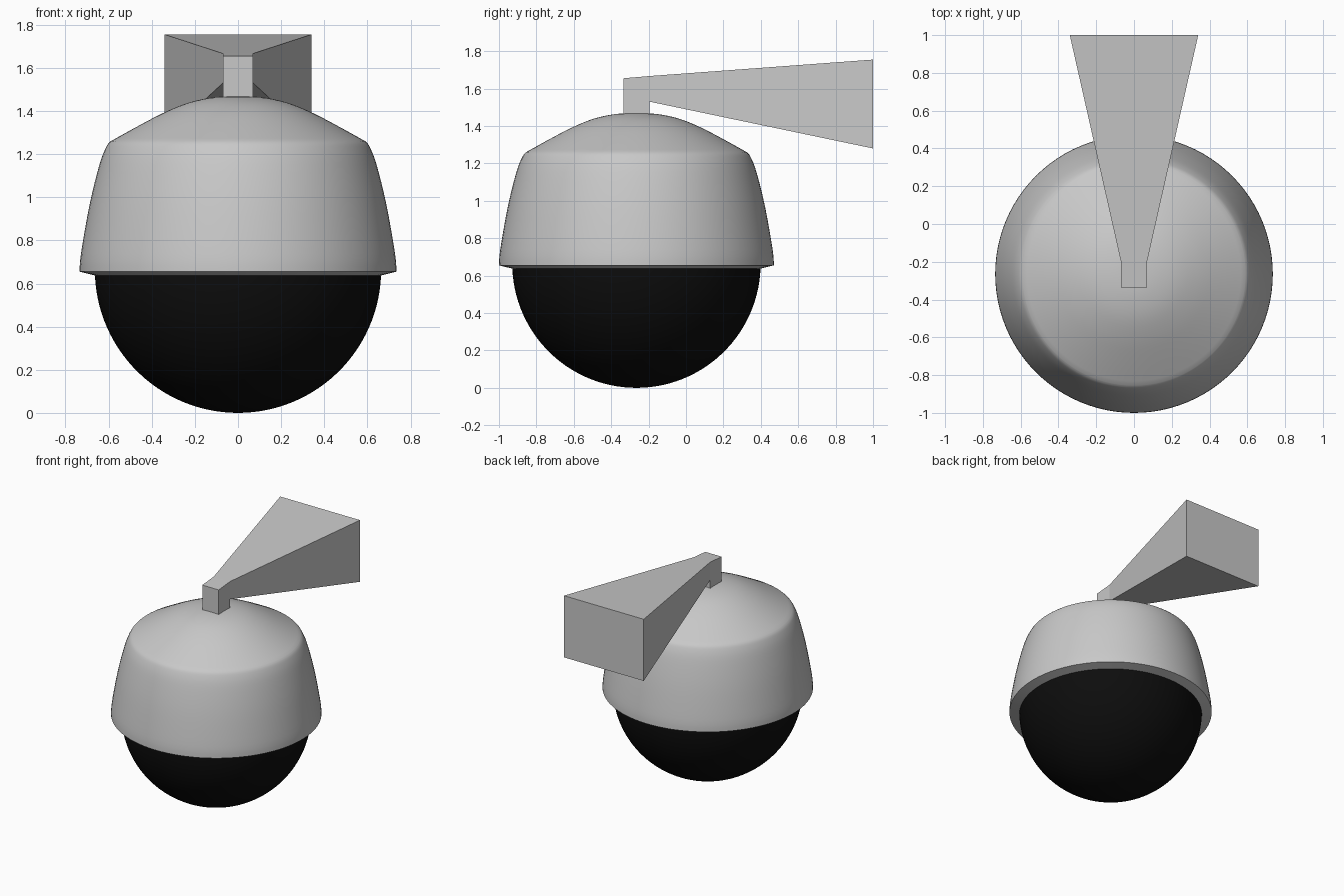
import bpy, bmesh, math

if "Cube" in bpy.data.objects:
    bpy.data.objects.remove(bpy.data.objects["Cube"])

CY = -0.265   # y of the camera body axis
SEG = 96


def material(name, rgb):
    m = bpy.data.materials.new(name)
    m.diffuse_color = (*rgb, 1)
    m.use_nodes = True
    m.node_tree.nodes["Principled BSDF"].inputs["Base Color"].default_value = m.diffuse_color
    return m


grey = material("light grey", (0.58, 0.58, 0.58))
black = material("dark glass", (0.004, 0.004, 0.004))


def make_object(name, bm, mat):
    bmesh.ops.recalc_face_normals(bm, faces=bm.faces)
    mesh = bpy.data.meshes.new(name)
    bm.to_mesh(mesh)
    bm.free()
    mesh.materials.append(mat)
    ob = bpy.data.objects.new(name, mesh)
    bpy.context.collection.objects.link(ob)
    return ob


def smooth(ob, angle):
    bpy.ops.object.select_all(action='DESELECT')
    ob.select_set(True)
    bpy.context.view_layer.objects.active = ob
    bpy.ops.object.shade_smooth_by_angle(angle=math.radians(angle))


def curve(pts, steps=4):
    """Catmull-Rom interpolation through profile points."""
    ext = [pts[0]] + pts + [pts[-1]]
    out = []
    for a, b, c, d in zip(ext, ext[1:], ext[2:], ext[3:]):
        for i in range(steps):
            t = i / steps
            out.append(tuple(0.5 * (2*q + (r - p)*t + (2*p - 5*q + 4*r - s)*t*t
                                    + (3*q - p - 3*r + s)*t**3)
                             for p, q, r, s in zip(a, b, c, d)))
    return out + [pts[-1]]


def lathe(name, profile, mat, angle=30):
    bm = bmesh.new()
    vs = [bm.verts.new((r, CY, z)) for r, z in profile]
    es = [bm.edges.new(p) for p in zip(vs, vs[1:])]
    bmesh.ops.spin(bm, geom=vs + es, cent=(0, CY, 0), axis=(0, 0, 1),
                   angle=2 * math.pi, steps=SEG, use_duplicate=False)
    bmesh.ops.remove_doubles(bm, verts=bm.verts, dist=1e-4)
    ob = make_object(name, bm, mat)
    smooth(ob, angle)
    return ob


# Housing: lip under the rim, curved side, domed cap
side = curve([(0.735, 0.655), (0.728, 0.74), (0.688, 0.967), (0.642, 1.153),
              (0.610, 1.235), (0.590, 1.26)])
cap = curve([(0.590, 1.26), (0.46, 1.332), (0.34, 1.394), (0.225, 1.44),
             (0.11, 1.464), (0, 1.47)])
lathe("housing", [(0.662, 0.637)] + side + cap[1:], grey)

# Lens dome: lower part of a sphere
R = 0.664
top = math.acos(0.024 / R)
lens = [(R * math.sin(top * i / 28), R - R * math.cos(top * i / 28)) for i in range(29)]
lathe("lens_dome", lens, black, 60)

# Wall arm: rectangular sections (y, half width, bottom z, top z) flaring to the wall
bm = bmesh.new()
rings = [[bm.verts.new(p) for p in ((-w, y, lo), (w, y, lo), (w, y, hi), (-w, y, hi))]
         for y, w, lo, hi in ((-0.335, 0.07, 1.53, 1.655),
                              (-0.195, 0.07, 1.53, 1.667),
                              (1.0, 0.34, 1.28, 1.755))]
bm.faces.new(rings[0])
bm.faces.new(rings[-1])
under = None
for a, b in zip(rings, rings[1:]):
    for i in range(4):
        j = (i + 1) % 4
        f = bm.faces.new((a[i], a[j], b[j], b[i]))
        under = under or f
# Post: pull the small underside down into the housing
ext = bmesh.ops.extrude_discrete_faces(bm, faces=[under])["faces"][0]
for v in ext.verts:
    v.co.z = 1.45
bmesh.ops.remove_doubles(bm, verts=bm.verts, dist=1e-5)
make_object("wall_arm", bm, grey)
